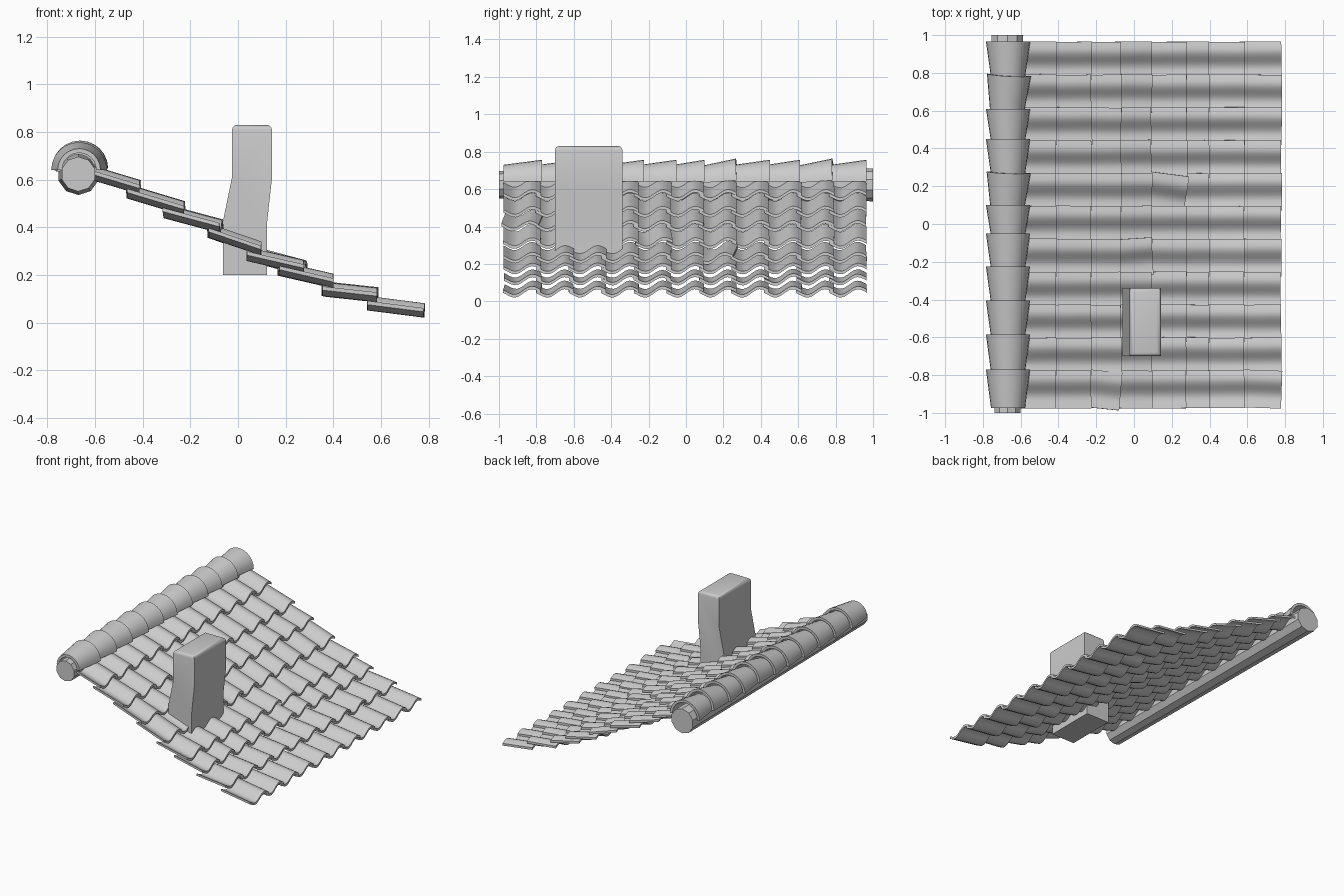
import bpy, bmesh, random
from math import sin, cos, pi, radians
from mathutils import Vector, Matrix

if "Cube" in bpy.data.objects:
    bpy.data.objects.remove(bpy.data.objects["Cube"])

random.seed(4)


def add_object(name, bm, smooth=True):
    bmesh.ops.recalc_face_normals(bm, faces=bm.faces)
    me = bpy.data.meshes.new(name)
    bm.to_mesh(me)
    bm.free()
    ob = bpy.data.objects.new(name, me)
    bpy.context.collection.objects.link(ob)
    if smooth:
        bpy.context.view_layer.objects.active = ob
        ob.select_set(True)
        bpy.ops.object.shade_smooth_by_angle(angle=radians(35))
        ob.select_set(False)
    return ob


def add_shell(bm, outer_a, inner_a, outer_b, inner_b, mat):
    """Thick curved strip between two ends, each given as outer and inner curves."""
    oa, ia, ob, ib = [[bm.verts.new(mat @ Vector(p)) for p in c]
                      for c in (outer_a, inner_a, outer_b, inner_b)]
    for i in range(len(oa) - 1):
        j = i + 1
        bm.faces.new((oa[i], oa[j], ob[j], ob[i]))
        bm.faces.new((ia[i], ib[i], ib[j], ia[j]))
        bm.faces.new((oa[i], ia[i], ia[j], oa[j]))
        bm.faces.new((ob[i], ob[j], ib[j], ib[i]))
    for k in (0, -1):
        bm.faces.new((oa[k], ob[k], ib[k], ia[k]))


def about(center, yaw, roll, pitch):
    c = Vector(center)
    return (Matrix.Translation(c) @ Matrix.Rotation(radians(yaw), 4, 'Z')
            @ Matrix.Rotation(radians(pitch), 4, 'Y')
            @ Matrix.Rotation(radians(roll), 4, 'X') @ Matrix.Translation(-c))


# S-shaped roof tiles: eight rows down the slope, eleven columns
PITCH, WIDTH, THICK, SEG = 0.174, 0.2, 0.016, 12
rows = [(-.62, .63, -.41, .567), (-.465, .55, -.225, .478), (-.306, .466, -.067, .402),
        (-.125, .385, .095, .31), (.04, .287, .28, .232), (.17, .226, .397, .174),
        (.355, .14, .585, .115), (.545, .08, .78, .05)]
loose = {(4, 6): (-8, 3, 2), (2, 0): (-5, -3, 0), (3, 4): (3, 2, 0), (6, 8): (0, 3, 0),
         (6, 4): (0, -3, 0), (7, 0): (-2, 0, 0)}


def wave(y0, x, z, drop):
    pts = []
    for k in range(SEG + 1):
        u = k / SEG
        s = u * WIDTH
        h = -0.018 * sin(2 * pi * (s - 0.02) / PITCH) + 0.018 * (u - 0.5)
        pts.append((x, y0 + s, z + h - drop))
    return pts


for r, (xa, za, xb, zb) in enumerate(rows):
    bm = bmesh.new()
    for c in range(11):
        y0 = -0.975 + c * PITCH + random.uniform(-.002, .002)
        dx = random.uniform(-.004, .004)
        turn = loose.get((r, c), (random.uniform(-.6, .6), random.uniform(-.6, .6), 0))
        mat = about(((xa + xb) / 2, y0 + WIDTH / 2, (za + zb) / 2), *turn)
        h = THICK / 2
        add_shell(bm, wave(y0, xa + dx, za, -h), wave(y0, xa + dx, za, h),
                  wave(y0, xb + dx, zb, -h), wave(y0, xb + dx, zb, h), mat)
    add_object(f"tile_row_{r + 1}", bm)

# Tapered ridge beam
bm = bmesh.new()
bmesh.ops.create_cone(bm, cap_ends=True, segments=10, radius1=0.073, radius2=0.088, depth=2.0,
                      matrix=Matrix.Translation((-.67, 0, .623)) @ Matrix.Rotation(-pi / 2, 4, 'X'))
add_object("ridge_beam", bm)


# Half-round tapered ridge caps
def arc(y, rad):
    return [(-.667 + rad * cos(pi * k / 12), y, .64 + rad * sin(pi * k / 12)) for k in range(13)]


bm = bmesh.new()
cap_ends = [-.975, -.77, -.585, -.405, -.225, -.05, .10, .275, .45, .61, .79, .965]
cap_turn = {9: (-3, 4, 0), 6: (-2, 4, 0)}
for i in range(11):
    ya, yb = cap_ends[i] - (0.015 if i else 0), cap_ends[i + 1]
    mat = about((-.667, (ya + yb) / 2, .64), *cap_turn.get(i, (0, 0, 0)))
    add_shell(bm, arc(ya, .09), arc(ya, .072), arc(yb, .117), arc(yb, .099), mat)
add_object("ridge_caps", bm)

# Leaning chimney: side profile extruded along y, rounded top
profile = [(-.062, .2), (.122, .2), (.122, .42), (.143, .61), (.143, .83),
           (-.025, .83), (-.025, .61), (-.062, .43)]
bm = bmesh.new()
front = [bm.verts.new((x, -.70, z)) for x, z in profile]
back = [bm.verts.new((x, -.34, z)) for x, z in profile]
bm.faces.new(front)
bm.faces.new(back[::-1])
for i in range(len(profile)):
    j = (i + 1) % len(profile)
    bm.faces.new((front[i], back[i], back[j], front[j]))
top = [e for e in bm.edges if all(v.co.z > .82 for v in e.verts)]
bmesh.ops.bevel(bm, geom=top, offset=.022, segments=3, profile=.5, affect='EDGES')
add_object("chimney", bm)
